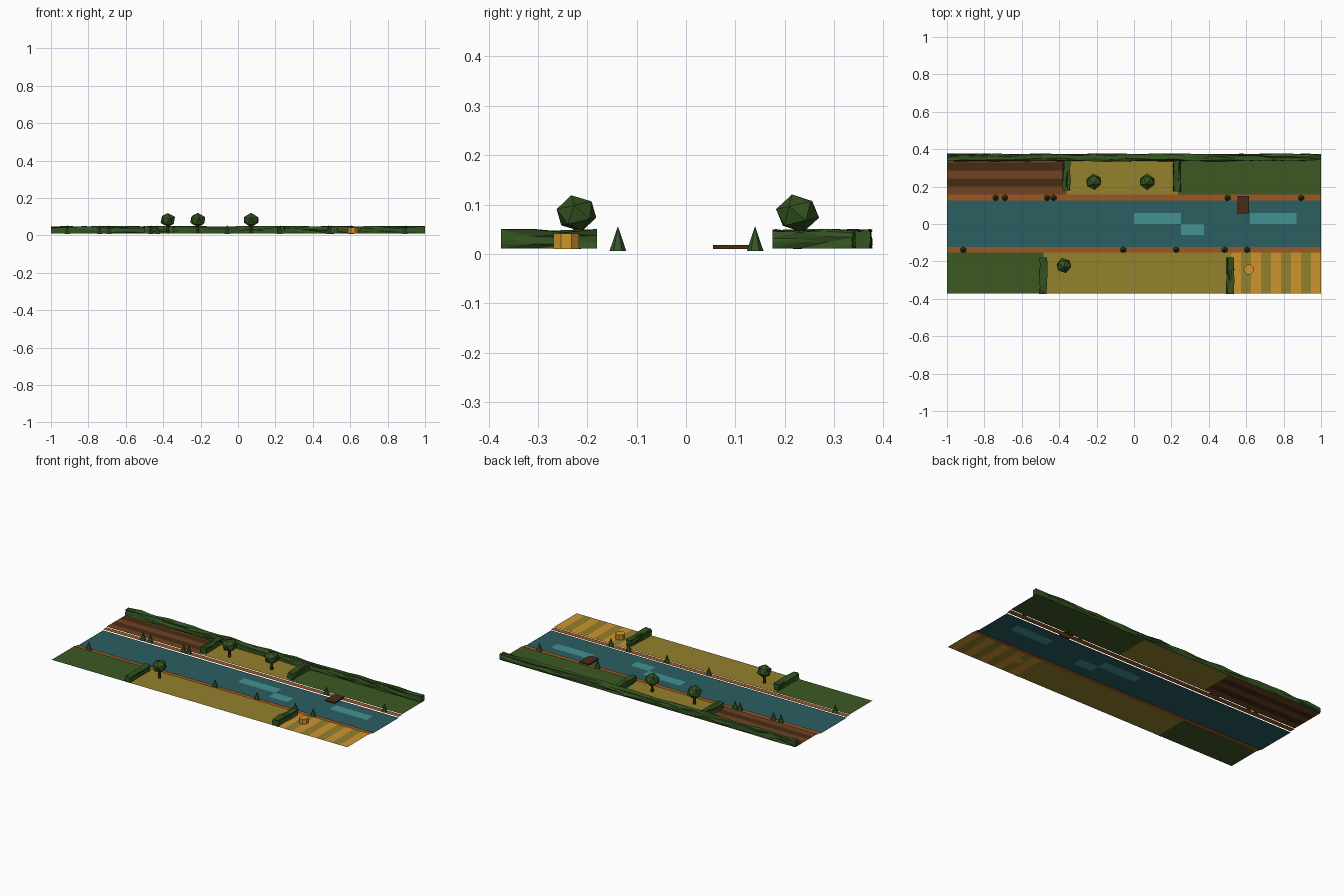
import bpy, bmesh, math, random
from mathutils import Vector, Matrix

random.seed(4)
if "Cube" in bpy.data.objects:
    bpy.data.objects.remove(bpy.data.objects["Cube"])


def material(name, rgb):
    """Flat material from 0-255 display values."""
    lin = [((c / 255 + 0.055) / 1.055) ** 2.4 for c in rgb] + [1]
    m = bpy.data.materials.new(name)
    m.use_nodes = True
    m.diffuse_color = lin
    bsdf = m.node_tree.nodes["Principled BSDF"]
    bsdf.inputs["Base Color"].default_value = lin
    bsdf.inputs["Roughness"].default_value = 0.9
    return m


water = material("river_teal", (43, 94, 97))
ripple = material("ripple_teal", (67, 147, 145))
grass = material("grass_green", (60, 88, 36))
olive = material("meadow_olive", (148, 129, 45))
wheat = material("wheat_gold", (206, 149, 46))
clay = material("bank_clay", (157, 87, 37))
soil = material("soil_brown", (110, 66, 36))
dark = material("dark_brown", (72, 43, 20))
leaf = material("hedge_green", (50, 82, 32))
reed = material("reed_green", (54, 84, 42))


def finish(name, bm, mats):
    mesh = bpy.data.meshes.new(name)
    bm.to_mesh(mesh)
    bm.free()
    for m in mats:
        mesh.materials.append(m)
    ob = bpy.data.objects.new(name, mesh)
    bpy.context.scene.collection.objects.link(ob)
    return ob


def sheet(name, xs, ys, z, mats, rule=lambda i, j, c: 0):
    """Flat sheet cut along xs and ys; rule picks each cell's colour."""
    bm = bmesh.new()
    v = [[bm.verts.new((x, y, z)) for y in ys] for x in xs]
    for i in range(len(xs) - 1):
        for j in range(len(ys) - 1):
            f = bm.faces.new((v[i][j], v[i + 1][j], v[i + 1][j + 1], v[i][j + 1]))
            f.material_index = rule(i, j, f.calc_center_median())
    return finish(name, bm, mats)


def spread(a, b, n):
    return [a + (b - a) * k / n for k in range(n + 1)]


def cone(name, x, y, z0, z1, r0, r1, sides, mat, turn=0.0):
    bm = bmesh.new()
    bmesh.ops.create_cone(bm, cap_ends=True, segments=sides, radius1=r0, radius2=r1,
                          depth=z1 - z0,
                          matrix=Matrix.Translation((x, y, (z0 + z1) / 2)) @ Matrix.Rotation(turn, 4, "Z"))
    return finish(name, bm, [mat])


def hedge(name, x0, x1, y0, y1):
    """Long ragged box, split along its length and roughened."""
    bm = bmesh.new()
    size = Vector((x1 - x0, y1 - y0, 0.036))
    bmesh.ops.create_cube(bm, size=1)
    bmesh.ops.scale(bm, vec=size, verts=bm.verts)
    bmesh.ops.translate(bm, vec=((x0 + x1) / 2, (y0 + y1) / 2, 0.029), verts=bm.verts)
    axis = 0 if size.x > size.y else 1
    lengthwise = [e for e in bm.edges
                  if abs((e.verts[0].co - e.verts[1].co)[axis]) > 0.1]
    across = [e for e in bm.edges if e not in lengthwise]
    bmesh.ops.subdivide_edges(bm, edges=across, cuts=2, use_grid_fill=True)
    lengthwise = [e for e in bm.edges
                  if abs((e.verts[0].co - e.verts[1].co)[axis]) > 0.1]
    bmesh.ops.subdivide_edges(bm, edges=lengthwise, cuts=max(2, round(max(size) / 0.09)),
                              use_grid_fill=True)
    for v in bm.verts:
        v.co[1 - axis] += random.uniform(-0.005, 0.005)
        if v.co.z > 0.015:
            v.co.z += random.uniform(-0.005, 0.004)
    bmesh.ops.triangulate(bm, faces=bm.faces)
    return finish(name, bm, [leaf])


# River with lighter ripple patches
def ripple_rule(i, j, c):
    upper = 0 < c.y < 0.06 and (0 < c.x < 0.25 or 0.62 < c.x < 0.87)
    return int(upper or (-0.06 < c.y < 0 and 0.25 < c.x < 0.375))


sheet("river", [-1, 0, 0.25, 0.375, 0.62, 0.87, 1], [-0.125, -0.06, 0, 0.06, 0.125],
      0, [water, ripple], ripple_rule)

# Clay banks
sheet("north_bank", [-1, 1], [0.125, 0.158], 0.006, [clay])
sheet("south_bank", [-1, 1], [-0.155, -0.122], 0.006, [clay])

# Fields
FZ, N0, N1, S0, S1 = 0.01, 0.158, 0.372, -0.372, -0.153
sheet("ploughed_field", [-1, -0.36], spread(N0, N1, 5), FZ, [soil, dark], lambda i, j, c: j % 2)
sheet("north_meadow", [-0.36, 0.235], [N0, N1], FZ, [olive])
sheet("north_pasture", [0.235, 1], [N0, N1], FZ, [grass])
sheet("south_pasture", [-1, -0.485], [S0, S1], FZ, [grass])
sheet("south_meadow", [-0.485, 0.52], [S0, S1], FZ, [olive])
sheet("wheat_field", spread(0.52, 1, 9), [S0, S1], FZ, [wheat, olive], lambda i, j, c: i % 2)

# Hedges
hedge("back_hedge", -1, 1, 0.339, 0.373)
for k, (x, y0, y1) in enumerate([(-0.36, 0.18, 0.34), (0.23, 0.175, 0.34),
                                 (-0.485, -0.375, -0.18), (0.515, -0.375, -0.18)]):
    hedge(f"side_hedge_{k + 1}", x - 0.018, x + 0.018, y0, y1)

# Trees with faceted crowns
for k, (x, y, r) in enumerate([(-0.375, -0.222, 0.043), (-0.215, 0.226, 0.045), (0.07, 0.226, 0.045)]):
    cone(f"tree_trunk_{k + 1}", x, y, 0.01, 0.06, 0.009, 0.007, 6, dark)
    bm = bmesh.new()
    bmesh.ops.create_icosphere(bm, subdivisions=1, radius=r)
    tilt = Matrix.Rotation(0.25, 4, "X") @ Matrix.Rotation(1.1 * k, 4, "Z")
    bmesh.ops.transform(bm, verts=bm.verts,
                        matrix=Matrix.Translation((x, y, 0.082)) @ Matrix.Diagonal((1, 1, 0.88, 1)) @ tilt)
    finish(f"tree_crown_{k + 1}", bm, [leaf])

# Pointed reeds along both banks
rows = {0.14: (-0.74, -0.69, -0.465, -0.43, 0.5, 0.893),
        -0.138: (-0.913, -0.058, 0.225, 0.485, 0.605)}
for y, xs in rows.items():
    side = "north" if y > 0 else "south"
    for k, x in enumerate(xs):
        cone(f"{side}_reed_{k + 1}", x, y, 0.006, 0.056, 0.017, 0, 6, reed)

# Hay bale
cone("hay_bale", 0.615, -0.243, 0.01, 0.041, 0.028, 0.028, 8, wheat, math.pi / 8)

# Landing stage
bm = bmesh.new()
bmesh.ops.create_cube(bm, size=1)
bmesh.ops.transform(bm, verts=bm.verts, matrix=Matrix.Translation((0.584, 0.102, 0.0135))
                    @ Matrix.Diagonal((0.063, 0.094, 0.008, 1)))
finish("landing_stage", bm, [dark])
